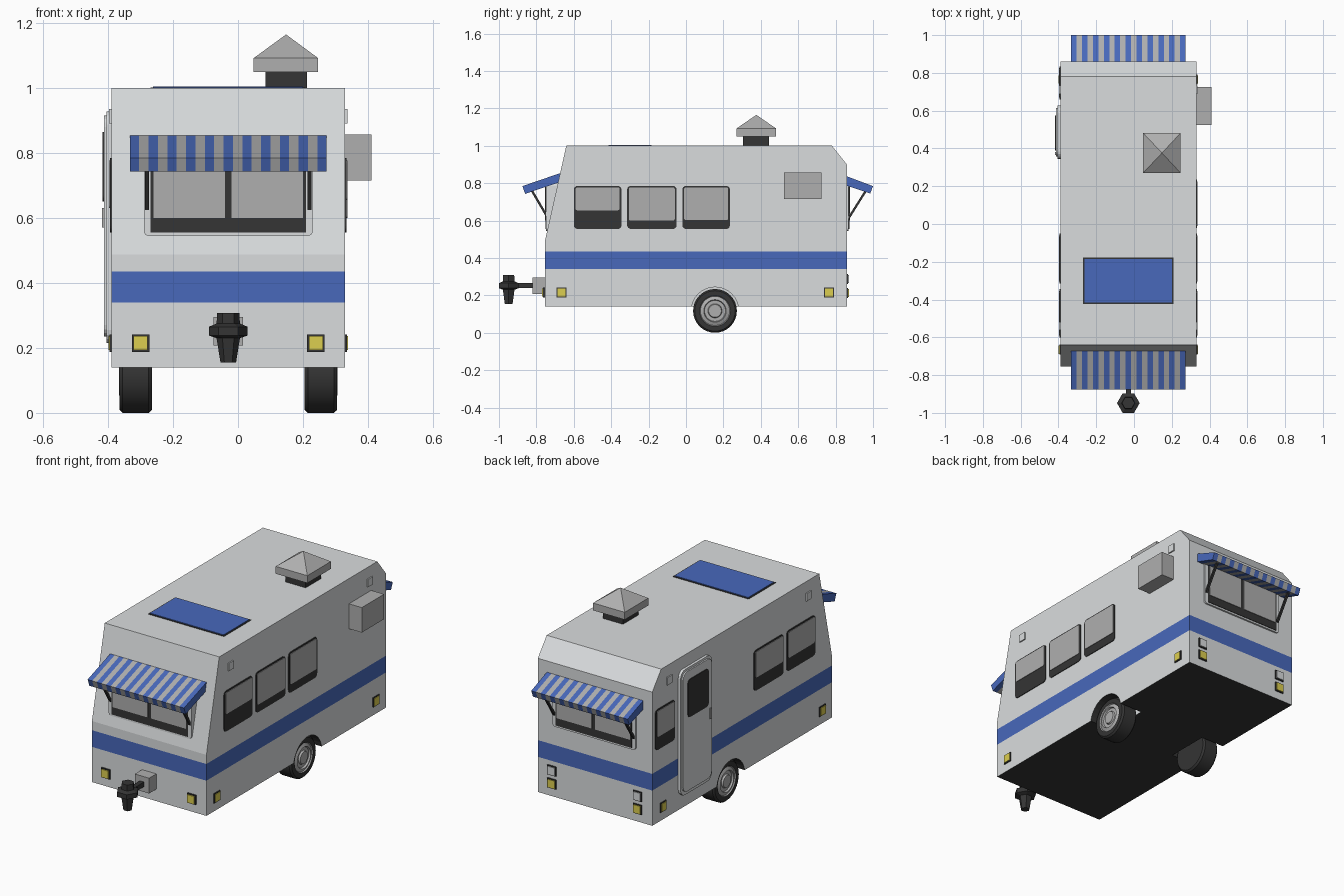
import bpy, bmesh, math
from mathutils import Vector, Matrix

if "Cube" in bpy.data.objects:
    bpy.data.objects.remove(bpy.data.objects["Cube"])


def mat(name, r, g, b):
    m = bpy.data.materials.new(name)
    m.diffuse_color = (r, g, b, 1)
    m.use_nodes = True
    m.node_tree.nodes["Principled BSDF"].inputs["Base Color"].default_value = m.diffuse_color
    return m


WHITE = mat("white_shell", 0.70, 0.72, 0.73)
BLUE = mat("blue", 0.065, 0.14, 0.50)
GREY = mat("grey", 0.43, 0.43, 0.43)
DARK = mat("dark", 0.035, 0.035, 0.035)
YELLOW = mat("yellow_light", 0.72, 0.62, 0.08)
CX = -0.03  # centre line of the caravan
XL, XR = -0.39, 0.33


def finish(name, bm, *mats):
    bmesh.ops.recalc_face_normals(bm, faces=bm.faces)
    me = bpy.data.meshes.new(name)
    bm.to_mesh(me)
    bm.free()
    for m in mats:
        me.materials.append(m)
    ob = bpy.data.objects.new(name, me)
    bpy.context.collection.objects.link(ob)
    return ob


def box(name, x, y, z, m, round_axis=None, r=0.0):
    """Box from (min, max) ranges; edges along round_axis may be rounded."""
    bm = bmesh.new()
    bmesh.ops.create_cube(bm, size=1)
    for v in bm.verts:
        v.co = Vector([lo + (c + 0.5) * (hi - lo) for c, (lo, hi) in zip(v.co, (x, y, z))])
    if round_axis is not None:
        es = [e for e in bm.edges
              if abs((e.verts[0].co - e.verts[1].co).normalized()[round_axis]) > 0.9]
        bmesh.ops.bevel(bm, geom=es, offset=r, segments=4, profile=0.5, affect='EDGES')
    return finish(name, bm, m)


def prism_bm(pts, x0, x1):
    """Side profile of (y, z) points extruded along x."""
    bm = bmesh.new()
    f = bm.faces.new([bm.verts.new((x0, y, z)) for y, z in pts])
    ext = bmesh.ops.extrude_face_region(bm, geom=[f])["geom"]
    for v in ext:
        if isinstance(v, bmesh.types.BMVert):
            v.co.x = x1
    bmesh.ops.recalc_face_normals(bm, faces=bm.faces)
    return bm


def cut(bm, co, no):
    bmesh.ops.bisect_plane(bm, geom=bm.verts[:] + bm.edges[:] + bm.faces[:],
                           plane_co=co, plane_no=no)


def lathe(name, prof, n, centre, axis, *mats, rule=None):
    """Revolve (radius, height) points about z, then turn to the axis."""
    bm = bmesh.new()
    rings = [[bm.verts.new((r * math.cos(2 * math.pi * i / n), r * math.sin(2 * math.pi * i / n), h))
              for i in range(n)] for r, h in prof]
    for k, (a, b) in enumerate(zip(rings, rings[1:])):
        for i in range(n):
            f = bm.faces.new((a[i], a[(i + 1) % n], b[(i + 1) % n], b[i]))
            f.material_index = rule(k) if rule else 0
    bm.faces.new(rings[0])
    cap = bm.faces.new(rings[-1])
    cap.material_index = rule(len(prof) - 1) if rule else 0
    rot = Vector((0, 0, 1)).rotation_difference(Vector(axis)).to_matrix().to_4x4()
    bm.transform(Matrix.Translation(centre) @ rot)
    return finish(name, bm, *mats)


# Shell with the blue band and dark underside
shell = [(-0.755, 0.14), (0.86, 0.14), (0.86, 0.90), (0.78, 1.0), (-0.64, 1.0), (-0.755, 0.487)]
bm = prism_bm(shell, XL, XR)
for z in (0.34, 0.435):
    cut(bm, (0, 0, z), (0, 0, 1))
for f in bm.faces:
    z = f.calc_center_median().z
    f.material_index = 2 if f.normal.z < -0.9 else 1 if 0.34 < z < 0.435 else 0
body = finish("body", bm, WHITE, BLUE, DARK)

# Wheels and wheel arches
WY, WZ = 0.155, 0.117
wheel = [(0.08, -0.05), (0.108, -0.05), (0.117, -0.04), (0.117, 0.04), (0.108, 0.05), (0.082, 0.05),
         (0.078, 0.044), (0.06, 0.052), (0.056, 0.042), (0.038, 0.042), (0.034, 0.052)]
for side, s, xc in (("right", 1, 0.255), ("left", -1, -0.315)):
    w = lathe(side + "_wheel", wheel, 32, (xc, WY, WZ), (s, 0, 0), DARK, GREY,
              rule=lambda k: 1 if k >= 5 else 0)
    w.select_set(True)
    bpy.context.view_layer.objects.active = w
    bpy.ops.object.shade_smooth_by_angle(angle=math.radians(30))
    w.select_set(False)
    cutter = lathe(side + "_arch_cutter", [(0.127, -0.07), (0.127, 0.12)], 32, (xc, WY, WZ), (s, 0, 0),
                   WHITE, BLUE, DARK, rule=lambda k: 2)
    cutter.hide_render = True
    mod = body.modifiers.new(side + "_arch", 'BOOLEAN')
    mod.operation = 'DIFFERENCE'
    mod.solver = 'EXACT'
    mod.object = cutter
    bpy.context.view_layer.objects.active = body
    bpy.ops.object.modifier_apply(modifier=mod.name)
    bpy.data.objects.remove(cutter)


# Side windows: dark pane with a grey blind pulled part way down
def side_window(name, s, y0, y1, zb, z0=0.555, z1=0.785, wall=None):
    wall = (XR if s > 0 else XL) if wall is None else wall
    box(name + "_pane", sorted((wall - s * 0.004, wall + s * 0.004)), (y0, y1), (z0, z1), DARK, 0, 0.02)
    box(name + "_blind", sorted((wall, wall + s * 0.007)), (y0 + 0.01, y1 - 0.01),
        (zb, z1 - 0.008), GREY, 0, 0.008)


for i, (y0, y1, zb) in enumerate(((-0.60, -0.345, 0.655), (-0.315, -0.05, 0.60), (-0.02, 0.235, 0.603))):
    side_window(f"right_window_{i + 1}", 1, y0, y1, zb)
    if i < 2:
        side_window(f"left_window_{i + 1}", -1, y0, y1, 0.63)
side_window("left_window_rear", -1, 0.66, 0.835, 0.63)

# Door on the left side
box("door_frame", (-0.405, -0.385), (0.345, 0.627), (0.215, 0.928), WHITE, 0, 0.04)
box("door_panel", (-0.413, -0.40), (0.357, 0.615), (0.235, 0.915), WHITE, 0, 0.035)
box("door_window", (-0.417, -0.41), (0.39, 0.575), (0.65, 0.865), DARK, 0, 0.02)
box("door_handle", (-0.418, -0.41), (0.365, 0.38), (0.57, 0.63), GREY)


# End windows, awnings and their struts
def striped_awning(name, pts, n=21):
    x0, x1 = CX - 0.303, CX + 0.303
    bm = prism_bm(pts, x0, x1)
    step = (x1 - x0) / n
    for i in range(1, n):
        cut(bm, (x0 + i * step, 0, 0), (1, 0, 0))
    for f in bm.faces:
        c = min(max(f.calc_center_median().x, x0 + 0.001), x1 - 0.001)
        f.material_index = int((c - x0) / step) % 2
    finish(name, bm, BLUE, GREY)


def end_window(name, s, y_in, y_out, z1):
    out = lambda a, b: sorted((a, b))
    box(name + "_frame", (CX - 0.26, CX + 0.26), out(y_in, y_out), (0.545, z1), WHITE, 1, 0.015)
    box(name + "_glass", (CX - 0.24, CX + 0.24), out(y_out - s * 0.004, y_out + s * 0.003),
        (0.555, z1 - 0.015), DARK)
    for k, x0 in (("left", CX - 0.23), ("right", CX + 0.01)):
        box(f"{name}_{k}_blind", (x0, x0 + 0.22), out(y_out, y_out + s * 0.006), (0.60, z1 - 0.02), GREY)


end_window("front_window", -1, -0.67, -0.748, 0.80)
end_window("rear_window", 1, 0.85, 0.870, 0.81)
striped_awning("front_awning", [(-0.668, 0.855), (-0.875, 0.784), (-0.86, 0.743), (-0.675, 0.805)])
striped_awning("rear_awning", [(0.85, 0.84), (1.0, 0.784), (0.985, 0.745), (0.85, 0.79)])
for name, (ya, za), (yb, zb) in (("front", (-0.83, 0.77), (-0.745, 0.625)),
                                 ("rear", (0.965, 0.765), (0.868, 0.61))):
    for k, x in (("left", CX - 0.25), ("right", CX + 0.25)):
        pts = [(ya - 0.007, za), (ya + 0.007, za), (yb + 0.007, zb), (yb - 0.007, zb)]
        finish(f"{name}_{k}_strut", prism_bm(pts, x - 0.006, x + 0.006), DARK)


# Marker lights: lens on a slightly larger base
def light(name, c, axis, s, m, half=0.022, depth=0.014, base=True):
    def rng(h, d):
        return [sorted((c[i] - s * 0.004, c[i] + s * d)) if i == axis else (c[i] - h, c[i] + h)
                for i in range(3)]
    if base:
        box(name + "_base", *rng(half + 0.005, depth * 0.6), DARK)
    box(name, *rng(half, depth), m)


for side, s, xw in (("right", 1, XR), ("left", -1, XL)):
    light(side + "_front_marker", (xw, -0.665, 0.215), 0, s, YELLOW, depth=0.009)
    light(side + "_rear_marker", (xw, 0.765, 0.215), 0, s, YELLOW, depth=0.009)
    light(side + "_front_top_lamp", (xw, -0.54, 0.913), 0, s, WHITE, depth=0.007, base=False)
    light(side + "_rear_top_lamp", (xw, 0.71, 0.913), 0, s, WHITE, depth=0.007, base=False)
    x = CX + s * 0.27
    light(side + "_head_lamp", (x, -0.755, 0.215), 1, -1, YELLOW)
    light(side + "_tail_lamp", (x, 0.86, 0.213), 1, 1, YELLOW, depth=0.011)
    light(side + "_reverse_lamp", (x, 0.86, 0.287), 1, 1, WHITE, depth=0.011)

# Side cooler box, roof vent and roof panel
box("side_cooler", (0.32, 0.411), (0.525, 0.725), (0.715, 0.857), GREY)
box("vent_neck", (0.085, 0.212), (0.305, 0.445), (0.99, 1.055), DARK)
box("vent_cap", (0.048, 0.247), (0.27, 0.482), (1.05, 1.092), GREY)
bm = bmesh.new()
base = [bm.verts.new(p) for p in ((0.048, 0.27, 1.092), (0.247, 0.27, 1.092),
                                  (0.247, 0.482, 1.092), (0.048, 0.482, 1.092))]
tip = bm.verts.new((0.148, 0.376, 1.165))
bm.faces.new(base)
for i in range(4):
    bm.faces.new((base[i], base[(i + 1) % 4], tip))
finish("vent_roof", bm, GREY)
box("roof_panel_edge", (-0.27, 0.208), (-0.423, -0.177), (0.995, 1.002), DARK)
box("roof_panel", (-0.262, 0.20), (-0.415, -0.185), (0.996, 1.005), BLUE)

# Hitch: mount, bar and six-sided coupler
box("hitch_mount", (CX - 0.045, CX + 0.045), (-0.82, -0.75), (0.208, 0.295), GREY)
box("hitch_bar", (CX - 0.013, CX + 0.013), (-0.93, -0.81), (0.238, 0.265), DARK)
lathe("hitch_coupler", [(0.024, 0.155), (0.036, 0.23), (0.06, 0.238), (0.06, 0.265),
                        (0.036, 0.275), (0.034, 0.308)], 6, (CX, -0.948, 0), (0, 0, 1), DARK)
